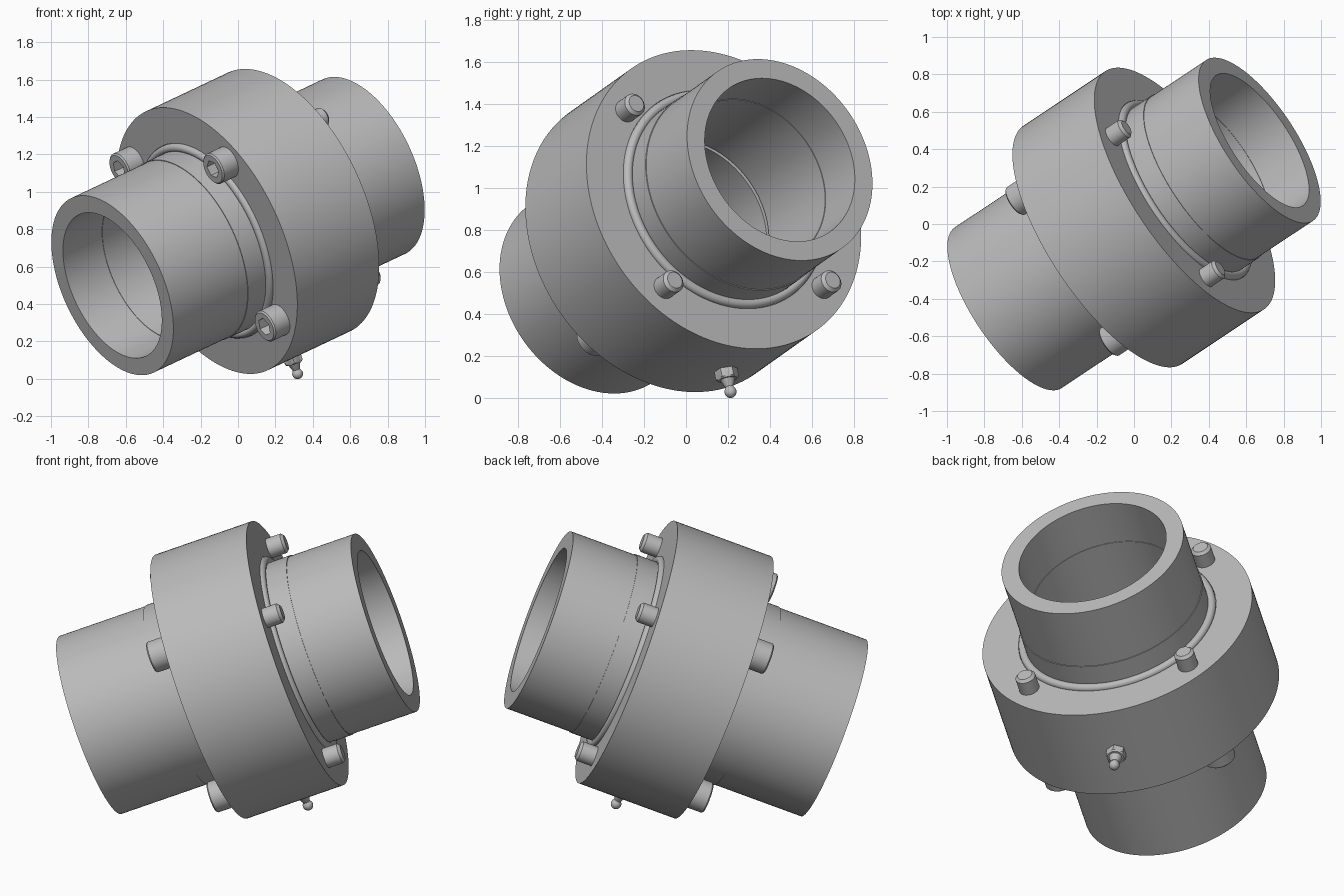
import bpy, bmesh
from math import pi, cos, sin, radians
from mathutils import Matrix, Vector

cube = bpy.data.objects.get("Cube")
if cube:
    bpy.data.objects.remove(cube, do_unlink=True)

steel = bpy.data.materials.new("steel_grey")
steel.use_nodes = True
GREY = (0.5, 0.5, 0.5, 1)
steel.diffuse_color = GREY
steel.node_tree.nodes["Principled BSDF"].inputs["Base Color"].default_value = GREY

# Tilted shaft frame: local z runs along the shaft, local x points to the grease nipple
axis = Vector((0.775, 0.516, 0.366)).normalized()
down = (Vector((0, 0, -1)) + axis * axis.z).normalized()
side = axis.cross(down)
FRAME = Matrix.Translation((0, 0, 0.817)) @ Matrix((down, side, axis)).transposed().to_4x4()

# Main stations along the shaft
END, FACE_A, FACE_B = 0.867, -0.215, 0.35
MID = (FACE_A + FACE_B) / 2
TUBE, BORE, SLEEVE, SEAL = 0.516, 0.418, 0.765, 0.535


def lathe(name, profile, local=Matrix(), seg=144, closed=True):
    """Revolve (radius, height) points; a third entry of True makes that ring hexagonal."""
    bm = bmesh.new()
    rings = []
    for r, h, *hexa in profile:
        ring = []
        for i in range(seg):
            a = 2 * pi * i / seg
            k = cos(pi / 6) / cos(a % (pi / 3) - pi / 6) if hexa else 1
            ring.append(bm.verts.new((r * k * cos(a), r * k * sin(a), h)))
        rings.append(ring)
    pairs = list(zip(rings, rings[1:]))
    if closed:
        pairs.append((rings[-1], rings[0]))
    for lo, hi in pairs:
        for i in range(seg):
            j = (i + 1) % seg
            bm.faces.new((lo[i], lo[j], hi[j], hi[i]))
    bmesh.ops.remove_doubles(bm, verts=bm.verts, dist=1e-5)
    bmesh.ops.recalc_face_normals(bm, faces=bm.faces)
    mesh = bpy.data.meshes.new(name)
    bm.to_mesh(mesh)
    bm.free()
    mesh.materials.append(steel)
    mesh.shade_smooth()
    mesh.set_sharp_from_angle(angle=radians(28))
    obj = bpy.data.objects.new(name, mesh)
    bpy.context.collection.objects.link(obj)
    obj.matrix_world = FRAME @ local
    return obj


# Outer sleeve, with a shallow seal recess in each face
lathe("sleeve", [
    (SLEEVE, FACE_A), (SLEEVE, FACE_B), (0.56, FACE_B), (0.56, FACE_B - 0.05),
    (0.52, FACE_B - 0.05), (0.52, FACE_A + 0.05), (0.56, FACE_A + 0.05), (0.56, FACE_A)])

# Two hubs, each with a fine shoulder outside and a seam in the bore, plus a round seal
for label, s, face in (("front", -1, FACE_A), ("rear", 1, FACE_B)):
    shoulder = face + s * 0.14
    seam = s * (END - 0.27)
    inner = MID + s * 0.01
    lathe(label + "_hub", [
        (BORE, s * END), (TUBE, s * END), (TUBE, shoulder), (TUBE + 0.004, shoulder),
        (TUBE + 0.004, inner), (BORE - 0.003, inner), (BORE - 0.003, seam), (BORE, seam)])
    lathe(label + "_seal", [
        (SEAL + 0.024 * cos(a * pi / 8), face + 0.024 * sin(a * pi / 8)) for a in range(16)])

# Four socket head bolts through the sleeve, heads on the front face
HEAD, TIP = FACE_A - 0.105, FACE_B + 0.1
bolt = [
    (0, HEAD + 0.06), (0.05, HEAD + 0.06, True), (0.05, HEAD, True),
    (0.08, HEAD), (0.088, HEAD + 0.008), (0.088, FACE_A + 0.01), (0.056, FACE_A + 0.01),
    (0.056, TIP - 0.015), (0.041, TIP), (0, TIP)]
for n in range(4):
    angle = pi / 4 + n * pi / 2
    spot = Matrix.Rotation(angle, 4, "Z") @ Matrix.Translation((0.64, 0, 0))
    lathe("bolt_%d" % (n + 1), bolt, spot, seg=48, closed=False)

# Grease nipple pointing down from the middle of the sleeve
ball = [(0.029 * cos(radians(d)), 0.875 + 0.029 * sin(radians(d))) for d in range(-40, 91, 13)]
nipple = [(0, 0.75), (0.056, 0.75, True), (0.056, 0.805, True), (0.046, 0.812),
          (0.036, 0.812), (0.02, 0.85)] + ball + [(0, 0.904)]
lathe("grease_nipple", nipple,
      Matrix.Translation((0, 0, MID)) @ Matrix.Rotation(pi / 2, 4, "Y"), seg=36, closed=False)
